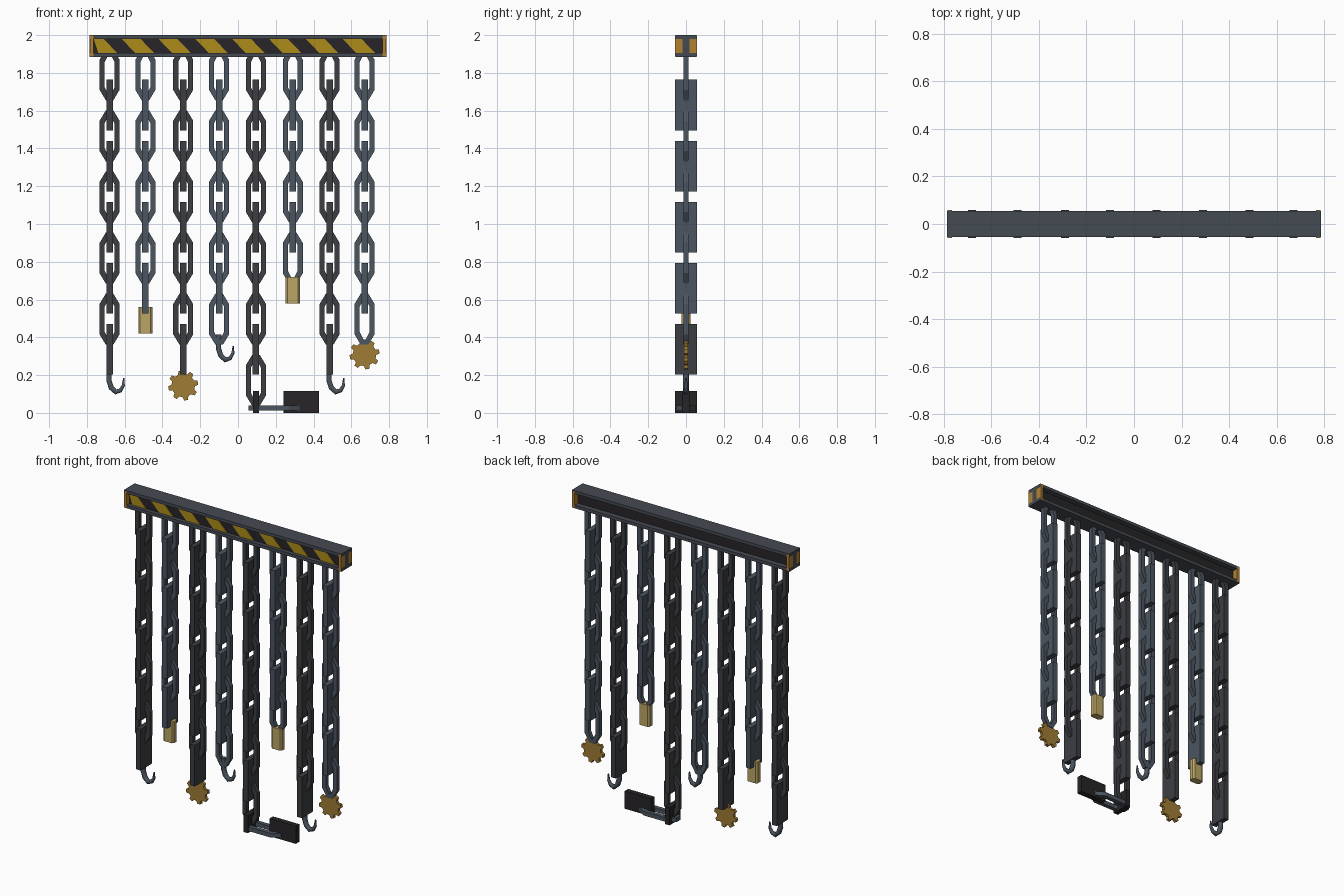
import bpy
from math import sin, cos, pi

if "Cube" in bpy.data.objects:
    bpy.data.objects.remove(bpy.data.objects["Cube"])


def mat(name, r, g, b):
    m = bpy.data.materials.new(name)
    m.diffuse_color = (r, g, b, 1)
    m.use_nodes = True
    m.node_tree.nodes["Principled BSDF"].inputs["Base Color"].default_value = m.diffuse_color
    return m


STEEL = mat("blue_steel", 0.07, 0.09, 0.115)
IRON = mat("dark_iron", 0.045, 0.048, 0.055)
RAIL = mat("rail_grey", 0.06, 0.07, 0.085)
BLACK = mat("black", 0.02, 0.018, 0.02)
YELLOW = mat("hazard_yellow", 0.42, 0.26, 0.01)
ORANGE = mat("orange", 0.45, 0.22, 0.03)
BRASS = mat("brass", 0.5, 0.38, 0.13)
BRONZE = mat("bronze", 0.35, 0.2, 0.035)


def mesh(name, verts, faces, m):
    me = bpy.data.meshes.new(name)
    me.from_pydata(verts, [], faces)
    me.materials.append(m)
    ob = bpy.data.objects.new(name, me)
    bpy.context.collection.objects.link(ob)
    return ob


def prism(name, pts, axis, a, b, m):
    """Extrude a 2D outline along the given axis from a to b."""
    def put(p, d):
        return {"x": (d, p[0], p[1]), "y": (p[0], d, p[1]), "z": (p[0], p[1], d)}[axis]
    n = len(pts)
    v = [put(p, d) for d in (a, b) for p in pts]
    f = [tuple(range(n)), tuple(range(2 * n - 1, n - 1, -1))]
    f += [(i, i + n, (i + 1) % n + n, (i + 1) % n) for i in range(n)]
    ob = mesh(name, v, f, m)
    fix_normals(ob)
    return ob


def fix_normals(ob):
    import bmesh
    bm = bmesh.new()
    bm.from_mesh(ob.data)
    bmesh.ops.recalc_face_normals(bm, faces=bm.faces)
    bm.to_mesh(ob.data)
    bm.free()


def box(name, x0, x1, y0, y1, z0, z1, m):
    return prism(name, [(x0, y0), (x1, y0), (x1, y1), (x0, y1)], "z", z0, z1, m)


def octagon(w, h, cx, ch):
    return [(w, -h + ch), (w, h - ch), (w - cx, h), (-w + cx, h),
            (-w, h - ch), (-w, -h + ch), (-w + cx, -h), (w - cx, -h)]


def link(name, x, z, m, flat=False):
    """Open eight-sided chain link, upright or lying flat along x."""
    outer, inner, t = octagon(0.053, 0.135, 0.033, 0.055), octagon(0.026, 0.107, 0.02, 0.04), 0.0135
    v = [(p[0], d, p[1]) for d in (-t, t) for ring in (outer, inner) for p in ring]
    f = []
    for i in range(8):
        j = (i + 1) % 8
        for a, b in ((0, 8), (8, 24), (24, 16), (16, 0)):
            f.append((a + i, a + j, b + j, b + i))
    if flat:
        v = [(p[2], p[0], p[1]) for p in v]
    ob = mesh(name, v, f, m)
    fix_normals(ob)
    ob.location = (x, 0, z)


def hook(name, x, z, m):
    path = [(-.002, .15, 1), (-.003, .075, 1), (.009, .038, 1), (.033, .016, 1),
            (.058, .024, .8), (.073, .05, .6), (.075, .09, .25)]
    cu = bpy.data.curves.new(name, "CURVE")
    cu.dimensions = "3D"
    cu.bevel_depth, cu.bevel_resolution, cu.use_fill_caps = 0.016, 1, True
    s = cu.splines.new("POLY")
    s.points.add(len(path) - 1)
    for p, (px, pz, r) in zip(s.points, path):
        p.co, p.radius = (x + px, 0, z + pz, 1), r
    cu.materials.append(m)
    bpy.context.collection.objects.link(bpy.data.objects.new(name, cu))


def gear(name, x, z):
    pts = []
    for i in range(8):
        for off, r in ((-.32, .062), (-.17, .08), (.17, .08), (.32, .062)):
            a = (i + off + 0.25) * pi / 4
            pts.append((x + r * cos(a), z + r * sin(a)))
    prism(name, pts, "y", -0.01, 0.01, BRONZE)


def weight(name, x, z):
    pts = [(x + p[0], p[1]) for p in octagon(0.038, 0.023, 0.01, 0.01)]
    prism(name, pts, "z", z, z + 0.14, BRASS)


# I-beam rail with orange end caps
half = [(0.055, 1.885), (0.055, 1.905), (0.018, 1.905), (0.018, 1.98), (0.055, 1.98), (0.055, 2.0)]
prism("rail_beam", half + [(-y, z) for y, z in reversed(half)], "x", -0.785, 0.785, RAIL)
for s, side in ((-1, "left"), (1, "right")):
    a, b = sorted((s * 0.765, s * 0.784))
    box(side + "_end_cap", a, b, -0.058, 0.058, 1.887, 1.997, ORANGE)

# Hazard panel and slanted stripes, dark strip on the back
box("hazard_panel", -0.764, 0.764, -0.03, -0.015, 1.906, 1.979, BLACK)
box("back_strip", -0.764, 0.764, 0.015, 0.022, 1.906, 1.979, BLACK)
for i in range(9):
    x = -0.81 + i * 0.195
    pts = [(x, 1.979), (x + 0.1, 1.979), (x + 0.17, 1.906), (x + 0.07, 1.906)]
    pts = [(max(-0.763, min(0.763, px)), pz) for px, pz in pts]
    if pts[2][0] - pts[0][0] > 0.02:
        prism("hazard_stripe", pts, "y", -0.034, -0.025, YELLOW)

# Chains: (x, open links, cross plates, end piece, end height)
chains = [(-0.68, 5, 5, "hook", 0.095), (-0.49, 4, 4, "weight", 0.42),
          (-0.29, 5, 5, "gear", 0.145), (-0.10, 5, 4, "hook", 0.265),
          (0.095, 6, 5, None, 0), (0.29, 4, 3, "weight", 0.58),
          (0.485, 5, 5, "hook", 0.095), (0.67, 5, 4, "gear", 0.31)]
for n, (x, links, plates, end, z) in enumerate(chains):
    m = STEEL if n % 2 else IRON
    for i in range(links):
        link("chain_link", x, 1.79 - 0.3235 * i, m)
    for i in range(plates):
        c = 1.63 - 0.3235 * i
        box("chain_plate", x - 0.017, x + 0.017, -0.058, 0.058, c - 0.134, c + 0.134, m)
    if end == "hook":
        hook("hook", x, z, STEEL)
    elif end == "weight":
        weight("brass_weight", x, z)
    elif end == "gear":
        gear("gear", x, z)

# Fallen end of the longest chain, lying on the floor
box("fallen_plate", 0.079, 0.112, -0.058, 0.058, 0.0, 0.115, BLACK)
link("fallen_link", 0.19, 0.026, STEEL, flat=True)
box("fallen_block", 0.24, 0.43, -0.018, 0.018, 0.0, 0.115, BLACK)
